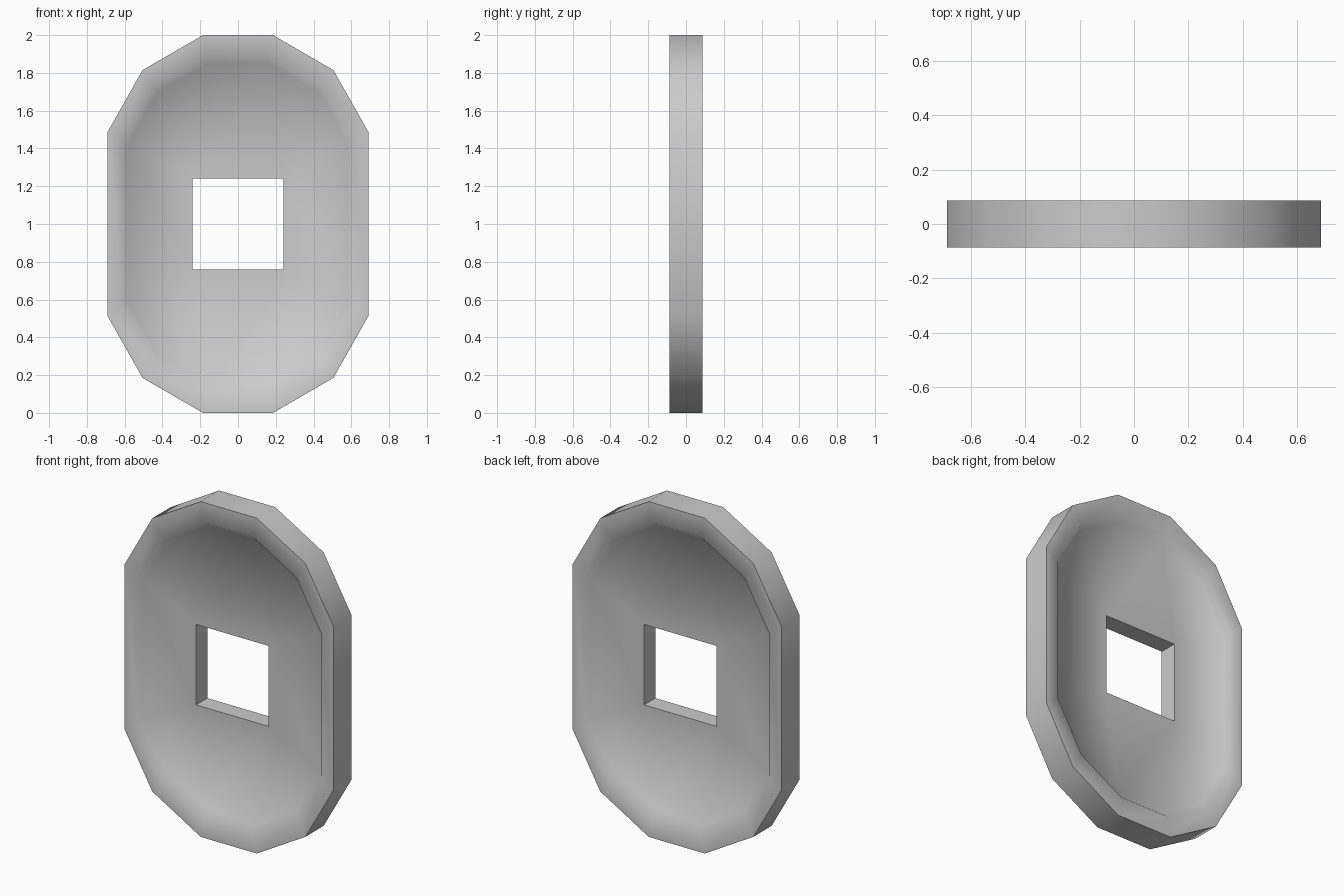
import bpy
import bmesh
import math

cube = bpy.data.objects.get("Cube")
if cube:
    bpy.data.objects.remove(cube, do_unlink=True)

HALF_RIM = 0.0865     # half thickness at the rim
HALF_FLOOR = 0.053    # half thickness of the recessed middle
HOLE = 0.24           # half width of the square hole
QUARTER = [(0.69, 0.488), (0.505, 0.815), (0.185, 1.0)]

# Mirror a quarter outline into the full twelve-sided outline
outline = []
for sx, sz, step in ((1, 1, 1), (-1, 1, -1), (-1, -1, 1), (1, -1, -1)):
    outline += [(sx * x, sz * z) for x, z in QUARTER[::step]]
square = [(HOLE, HOLE), (-HOLE, HOLE), (-HOLE, -HOLE), (HOLE, -HOLE)]
count = len(outline)

bm = bmesh.new()


def ring(scale, y):
    return [bm.verts.new((x * scale, y, z * scale + 1)) for x, z in outline]


def corners(y):
    """Hole corners, each repeated for the three outline points facing it."""
    verts = [bm.verts.new((x, y, z + 1)) for x, z in square]
    return [verts[i // 3] for i in range(count)]


def bridge(a, b):
    """Join two loops, dropping repeated vertices."""
    for i in range(count):
        j = (i + 1) % count
        face = list(dict.fromkeys((a[i], a[j], b[j], b[i])))
        if len(face) > 2:
            bm.faces.new(face)


# Rim, sloped wall and recessed floor on both sides
loops = []
for side in (-1, 1):
    loops.append([ring(1.0, side * HALF_RIM),
                  ring(0.88, side * HALF_RIM),
                  ring(0.85, side * HALF_FLOOR),
                  corners(side * HALF_FLOOR)])
front, back = loops
path = front + back[::-1]
for a, b in zip(path, path[1:] + path[:1]):
    bridge(a, b)
bmesh.ops.recalc_face_normals(bm, faces=bm.faces)

mesh = bpy.data.meshes.new("dished_plate")
bm.to_mesh(mesh)
bm.free()
plate = bpy.data.objects.new("dished_plate", mesh)
bpy.context.collection.objects.link(plate)

# Plain grey material
grey = bpy.data.materials.new("plain_grey")
grey.use_nodes = True
color = (0.6, 0.6, 0.6, 1)
grey.diffuse_color = color
grey.node_tree.nodes["Principled BSDF"].inputs["Base Color"].default_value = color
mesh.materials.append(grey)

# Smooth dish with crisp outer and hole edges
bpy.ops.object.select_all(action="DESELECT")
plate.select_set(True)
bpy.context.view_layer.objects.active = plate
bpy.ops.object.shade_smooth_by_angle(angle=math.radians(70))
